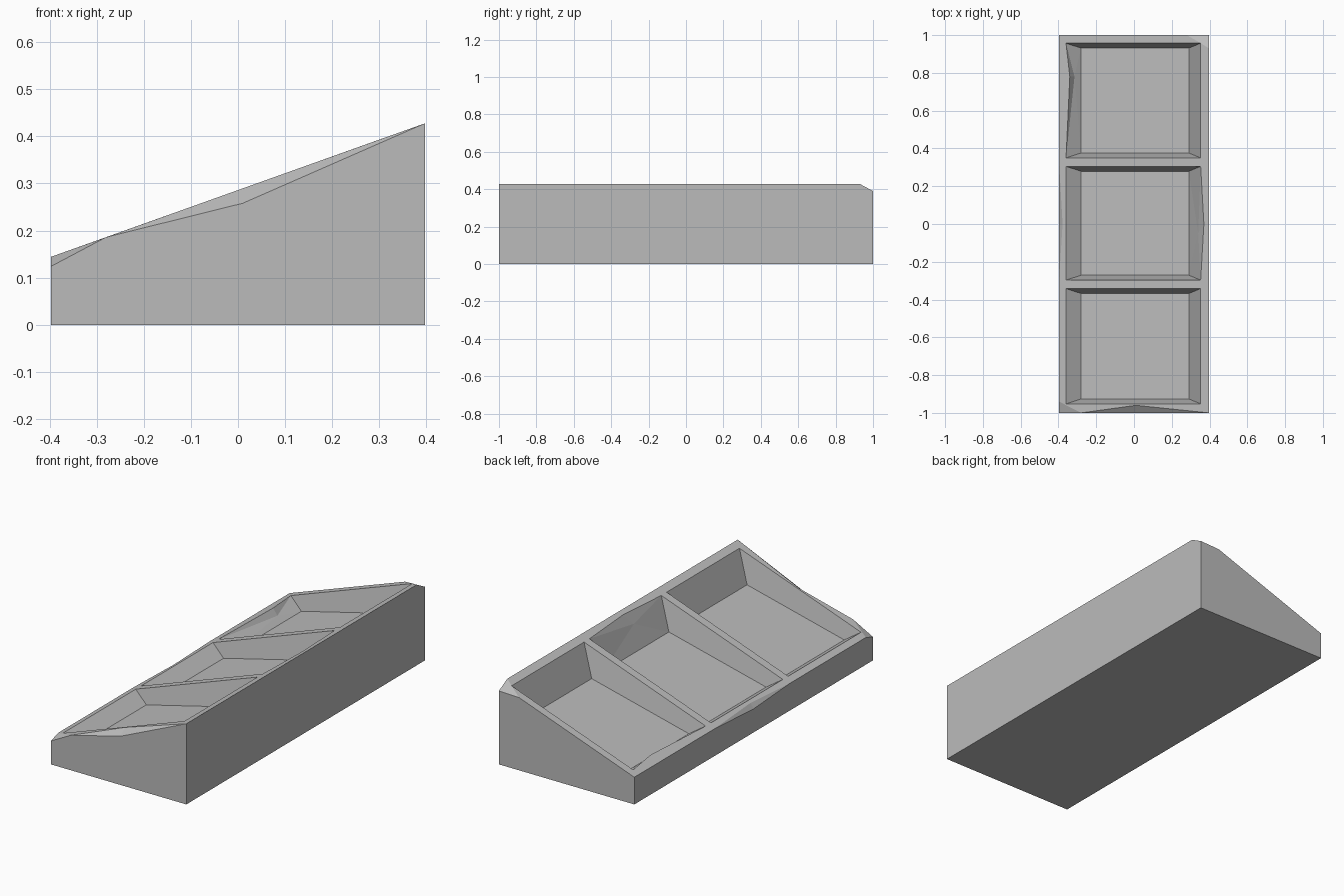
import bpy
import bmesh
from mathutils import Vector

cube = bpy.data.objects.get("Cube")
if cube:
    bpy.data.objects.remove(cube, do_unlink=True)

W = 0.397  # half width


def slope(x):
    return 0.286 + 0.357 * x


def floor_z(x):
    return 0.174 + 0.245 * x


grey = bpy.data.materials.new("stone_grey")
grey.use_nodes = True
grey.diffuse_color = (0.5, 0.5, 0.5, 1)
grey.node_tree.nodes["Principled BSDF"].inputs["Base Color"].default_value = (0.5, 0.5, 0.5, 1)

bm = bmesh.new()
cache = {}


def vert(x, y, z=None):
    """Shared vertex; lies on the sloping top when no height is given."""
    z = slope(x) if z is None else z
    key = (round(x, 4), round(y, 4), round(z, 4))
    if key not in cache:
        cache[key] = bm.verts.new(key)
    return cache[key]


def loop_edges(verts):
    edges = []
    for a, b in zip(verts, verts[1:] + verts[:1]):
        edges.append(bm.edges.get((a, b)) or bm.edges.new((a, b)))
    return edges


# Worn chips: two ends on the rim, the lowered edge point, the inner tip
front_a, front_b = vert(-0.28, -1), vert(W, -1)
front_dip, front_tip = vert(0.01, -1, 0.258), vert(0.01, -0.96)
low_a, low_b = vert(-W, 0.33), vert(-W, -0.3)
low_dip, low_tip = vert(-W, 0, 0.125), vert(-0.378, 0)
near_end, near_dip = vert(-W, -0.94), vert(-W, -1, 0.124)
far_a, far_b = vert(W, 0.93), vert(0.28, 1)
far_dip = vert(W, 1, 0.39)
back_low = vert(-W, 1)

for a, dip, b, tip in ((front_a, front_dip, front_b, front_tip),
                       (low_a, low_dip, low_b, low_tip)):
    bm.faces.new((a, dip, tip))
    bm.faces.new((dip, b, tip))
bm.faces.new((near_end, near_dip, front_a))
bm.faces.new((far_a, far_dip, far_b))

# Outer sides and underside
f_l, f_r, b_r, b_l = [vert(x, y, 0) for x, y in ((-W, -1), (W, -1), (W, 1), (-W, 1))]
bm.faces.new((f_l, f_r, front_b, front_dip, front_a, near_dip))
bm.faces.new((f_r, b_r, far_dip, far_a, front_b))
bm.faces.new((b_r, b_l, back_low, far_b, far_dip))
bm.faces.new((b_l, f_l, near_dip, near_end, low_b, low_dip, low_a, back_low))
bm.faces.new((f_l, b_l, b_r, f_r))

rim = loop_edges([front_a, front_tip, front_b, far_a, far_b, back_low,
                  low_a, low_tip, low_b, near_end])

# Three tapered pockets; a dent adds a rim point and a point on one wall
# dent: wall number, rim point, wall point
pockets = (
    (-0.952, -0.342, None),
    (-0.297, 0.305, (1, (0.37, 0), (0.34, -0.05, 0.36))),
    (0.35, 0.957, (3, (-0.34, 0.78), (-0.315, 0.78, 0.13))),
)
for y0, y1, dent in pockets:
    top = [vert(x, y) for x, y in ((-0.36, y0), (0.353, y0), (0.353, y1), (-0.36, y1))]
    m = 0.026
    low = [vert(x, y, floor_z(x)) for x, y in
           ((-0.28, y0 + m), (0.29, y0 + m), (0.29, y1 - m), (-0.28, y1 - m))]
    bm.faces.new(low)
    ring = []
    for i in range(4):
        j = (i + 1) % 4
        ring.append(top[i])
        if dent and dent[0] == i:
            edge, inner = vert(*dent[1]), vert(*dent[2])
            ring.append(edge)
            around = [top[i], edge, top[j], low[j], low[i]]
            for a, b in zip(around, around[1:] + around[:1]):
                bm.faces.new((a, b, inner))
        else:
            bm.faces.new((top[i], top[j], low[j], low[i]))
    rim += loop_edges(ring)

# Sloping rim around the pockets
bmesh.ops.triangle_fill(bm, edges=rim, use_beauty=True, use_dissolve=False,
                        normal=Vector((-0.336, 0, 0.942)))
bmesh.ops.recalc_face_normals(bm, faces=bm.faces[:])

mesh = bpy.data.meshes.new("sloped_tray")
bm.to_mesh(mesh)
bm.free()
mesh.materials.append(grey)
tray = bpy.data.objects.new("sloped_tray", mesh)
bpy.context.collection.objects.link(tray)
